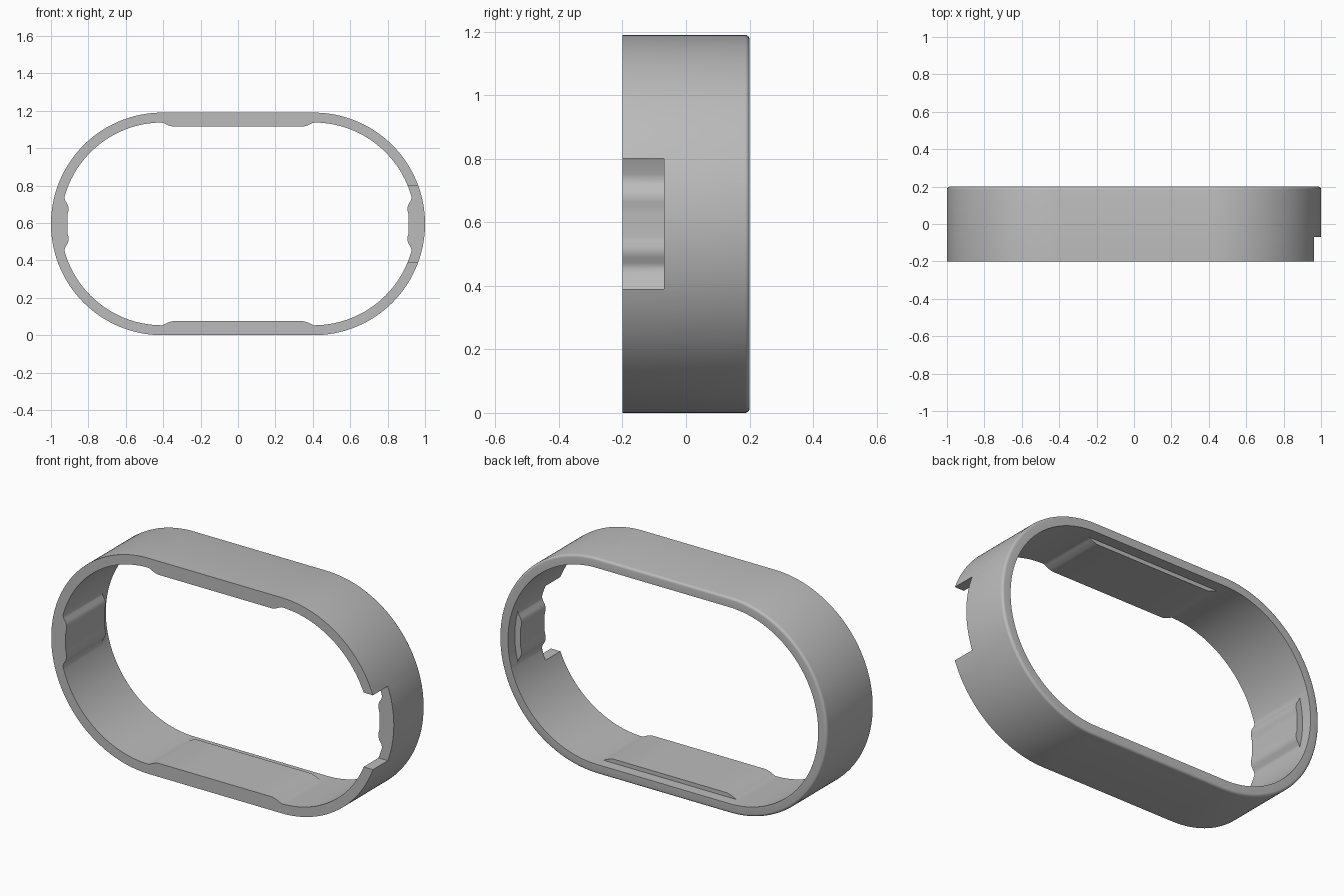
import bpy, bmesh, math

if "Cube" in bpy.data.objects:
    bpy.data.objects.remove(bpy.data.objects["Cube"], do_unlink=True)

HALF = 0.405         # half length of the straight runs
R_OUT, R_IN = 0.595, 0.542
CZ = R_OUT           # height of the ring's centre
FRONT, BACK, PAD_END = -0.2, 0.2, 0.14
ROUND = 0.014        # rounding of the rear outer edge
ARC = 96             # segments in each half circle


def lerp_table(table, t):
    """Linear lookup in a list of (distance, value) pairs."""
    for (a, va), (b, vb) in zip(table, table[1:]):
        if t <= b:
            return va + (vb - va) * max(0, t - a) / (b - a)
    return table[-1][1]


# pad thickness by distance from the pad's middle
LONG_PAD = [(0, 0.022), (0.35, 0.022), (0.375, 0.014), (HALF, 0)]
SIDE_X = [(0, 0.912), (0.05, 0.912), (0.07, 0.906), (0.096, 0.906),
          (0.115, 0.917), (0.135, 0.932)]


def stations():
    """Points round the stadium: (core x, direction x, direction z)."""
    runs = [0.39, 0.375, 0.36, 0.35, 0.2, 0]
    runs += [-x for x in reversed(runs[:-1])]
    pts = []
    for side in (1, -1):
        for i in range(ARC + 1):
            a = math.pi * (i / ARC - 0.5)
            pts.append((side * HALF, side * math.cos(a), side * math.sin(a)))
        pts += [(side * x, 0, side) for x in runs]
    return pts


def wall(r):
    return [(cx + r * dx, CZ + r * dz) for cx, dx, dz in stations()]


def padded():
    """Inner wall with the four raised pads."""
    out = []
    for (cx, dx, dz), (x, z) in zip(stations(), wall(R_IN)):
        if abs(dx) < 1e-6:
            z -= math.copysign(lerp_table(LONG_PAD, abs(x)), dz)
        elif abs(z - CZ) < 0.135:
            x = math.copysign(min(abs(x), lerp_table(SIDE_X, abs(z - CZ))), x)
        out.append((x, z))
    return out


# loft the ring through closed loops: outside, rear rim, inside, pads
loops = [(wall(R_OUT), FRONT)]
for i in range(5):
    a = math.pi / 2 * i / 4
    loops.append((wall(R_OUT - ROUND * (1 - math.cos(a))),
                  BACK - ROUND * (1 - math.sin(a))))
loops += [(wall(R_IN), BACK), (wall(R_IN), PAD_END),
          (padded(), PAD_END), (padded(), FRONT)]

bm = bmesh.new()
rows = [[bm.verts.new((x, y, z)) for x, z in pts] for pts, y in loops]
n = len(rows[0])
for k, row in enumerate(rows):
    nxt = rows[(k + 1) % len(rows)]
    for i in range(n):
        j = (i + 1) % n
        bm.faces.new((row[i], row[j], nxt[j], nxt[i]))
bmesh.ops.remove_doubles(bm, verts=bm.verts, dist=1e-5)
bmesh.ops.recalc_face_normals(bm, faces=bm.faces)
mesh = bpy.data.meshes.new("ring_band")
bm.to_mesh(mesh)
bm.free()
ring = bpy.data.objects.new("ring_band", mesh)
bpy.context.collection.objects.link(ring)

# plain grey material
grey = bpy.data.materials.new("plain_grey")
grey.use_nodes = True
colour = (0.5, 0.5, 0.5, 1)
grey.diffuse_color = colour
grey.node_tree.nodes["Principled BSDF"].inputs["Base Color"].default_value = colour
mesh.materials.append(grey)

# notch in the front edge of the left end
bpy.ops.mesh.primitive_cube_add(size=1, location=(0.95, -0.17, CZ))
cutter = bpy.context.object
cutter.name = "notch_cutter"
cutter.scale = (0.3, 0.2, 0.41)
cutter.hide_render = True
cutter.data.materials.append(grey)
notch = ring.modifiers.new("notch", 'BOOLEAN')
notch.operation = 'DIFFERENCE'
notch.solver = 'EXACT'
notch.object = cutter

bpy.ops.object.select_all(action='DESELECT')
ring.select_set(True)
bpy.context.view_layer.objects.active = ring
bpy.ops.object.modifier_apply(modifier="notch")
bpy.data.objects.remove(cutter, do_unlink=True)
bpy.ops.object.shade_smooth_by_angle(angle=math.radians(35))
